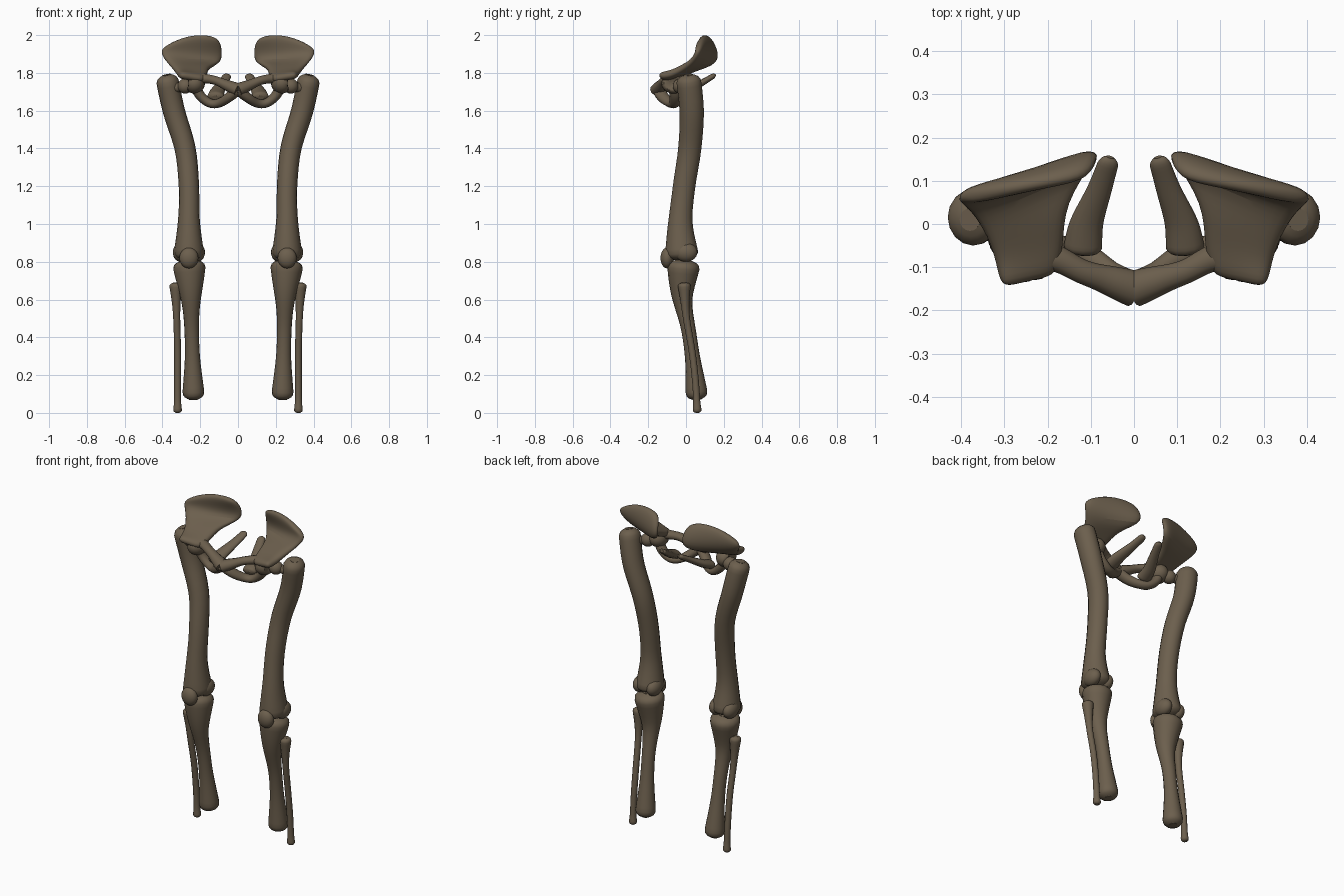
import bpy, bmesh, math
from mathutils import Vector, Matrix

if "Cube" in bpy.data.objects:
    bpy.data.objects.remove(bpy.data.objects["Cube"], do_unlink=True)

COLOR = (0.15, 0.115, 0.075, 1)
bone_mat = bpy.data.materials.new("brown_bone")
bone_mat.use_nodes = True
bone_mat.diffuse_color = COLOR
bone_mat.node_tree.nodes["Principled BSDF"].inputs["Base Color"].default_value = COLOR

ALONG_X, ALONG_Y, ALONG_Z = (Vector(axis) for axis in Matrix.Identity(3))


def finish(name, bm, thickness=0):
    """Turn a bmesh into a smooth object mirrored to both body sides."""
    bmesh.ops.recalc_face_normals(bm, faces=bm.faces)
    mesh = bpy.data.meshes.new(name)
    bm.to_mesh(mesh)
    bm.free()
    mesh.materials.append(bone_mat)
    ob = bpy.data.objects.new(name, mesh)
    bpy.context.collection.objects.link(ob)
    if thickness:
        solid = ob.modifiers.new("Thickness", 'SOLIDIFY')
        solid.thickness, solid.offset = thickness, 0
        rounding = ob.modifiers.new("Rounding", 'SUBSURF')
        rounding.levels = rounding.render_levels = 2
    ob.modifiers.new("Both sides", 'MIRROR').use_axis[0] = True
    bpy.ops.object.select_all(action='DESELECT')
    ob.select_set(True)
    bpy.context.view_layer.objects.active = ob
    bpy.ops.object.shade_smooth_by_angle(angle=math.radians(50))


def curve_point(points, t):
    """Point on a smooth curve through the waypoints, t from 0 to 1."""
    last = len(points) - 1
    i = min(int(t * last), last - 1)
    f = t * last - i
    a, b, c, d = (Vector(points[min(max(k, 0), last)]) for k in range(i - 1, i + 3))
    return b + (c - a) * f / 2 + (a - b * 2.5 + c * 2 - d / 2) * f**2 \
        + ((b - c) * 3 + d - a) * f**3 / 2


def bell(distance, spread):
    return math.exp(-(distance / spread) ** 2)


def bone(name, points, radii, flare=(.3, .3), depth=1, ref=ALONG_X, cap=.03,
         sides=16, steps=28):
    """Tube with a narrow waist, flared ends and rounded caps.

    radii: start, waist, end along ref; depth scales the other direction."""
    start, waist, end = radii
    length = (Vector(points[-1]) - Vector(points[0])).length
    bm = bmesh.new()
    rings = []
    for i in range(steps + 1):
        t = (1 - math.cos(math.pi * i / steps)) / 2
        center = curve_point(points, t)
        tangent = curve_point(points, min(t + .02, 1)) - curve_point(points, max(t - .02, 0))
        tangent.normalize()
        u = (ref - tangent * tangent.dot(ref)).normalized()
        v = tangent.cross(u) * depth
        r = waist + (start - waist) * bell(t, flare[0]) + (end - waist) * bell(1 - t, flare[1])
        if cap:
            inside = min(min(t, 1 - t) * length / cap, 1)
            r *= max(math.sqrt(1 - (1 - inside) ** 2), .4)
        angles = [math.tau * k / sides for k in range(sides)]
        rings.append([bm.verts.new(center + (u * math.cos(a) + v * math.sin(a)) * r)
                      for a in angles])
    for lower, upper in zip(rings, rings[1:]):
        for k in range(sides):
            bm.faces.new((lower[k - 1], lower[k], upper[k], upper[k - 1]))
    bm.faces.new(rings[0])
    bm.faces.new(rings[-1])
    finish(name, bm)


def ball(name, center, radii, hollow_from=1):
    """Ellipsoid; its outer side beyond hollow_from is folded into a cup."""
    bm = bmesh.new()
    bmesh.ops.create_uvsphere(bm, u_segments=20, v_segments=14, radius=1)
    for v in bm.verts:
        if v.co.x > hollow_from:
            v.co.x = 2 * hollow_from - v.co.x
    bm.transform(Matrix.Translation(center) @ Matrix.Diagonal((*radii, 1)))
    finish(name, bm)


# Thigh bone with its head, neck and knee knobs
bone("femur", [(.38, .01, 1.79), (.34, .03, 1.6), (.28, .02, 1.4), (.26, -.01, 1.2),
               (.26, -.03, 1), (.26, -.02, .81)],
     (.06, .053, .083), flare=(.4, .16), depth=1.1, cap=.06)
bone("femur_neck", [(.37, .01, 1.7), (.33, -.01, 1.72), (.28, -.03, 1.73)],
     (.05, .025, .025), ref=ALONG_Z)
ball("femur_head", (.28, -.03, 1.73), (.04, .04, .04))
for side, x in (("inner", .215), ("outer", .305)):
    ball(side + "_condyle", (x, 0, .85), (.04, .06, .05))

# Knee cap
ball("kneecap", (.26, -.1, .82), (.05, .035, .055))

# Shin bones
bone("tibia", [(.26, -.01, .81), (.25, -.02, .62), (.245, .015, .43), (.24, .04, .25),
               (.235, .06, .07)],
     (.09, .037, .06), flare=(.25, .22), cap=.06)
bone("fibula", [(.33, -.01, .69), (.325, 0, .52), (.32, .03, .34), (.32, .05, .17),
                (.32, .06, 0)],
     (.035, .018, .025), flare=(.15, .07), sides=12)

# Flaring hip blade: inner and outer edge points from the crest to the front lip
edges = [
    ((.1, .11, 1.99), (.39, .06, 1.94)),
    ((.08, .16, 1.93), (.42, .06, 1.91)),
    ((.08, .17, 1.85), (.38, .03, 1.86)),
    ((.16, .05, 1.83), (.34, -.03, 1.82)),
    ((.16, -.05, 1.78), (.32, -.09, 1.79)),
    ((.18, -.12, 1.76), (.31, -.15, 1.79)),
]
bm = bmesh.new()
COLUMNS = 4
grid = []
for row, (inner, outer) in enumerate(edges):
    lift = .04 if row == 0 else 0
    grid.append([])
    for c in range(COLUMNS):
        t = c / (COLUMNS - 1)
        arch = ALONG_Z * lift * math.sin(math.pi * t)
        grid[row].append(bm.verts.new(Vector(inner).lerp(Vector(outer), t) + arch))
for upper, lower in zip(grid, grid[1:]):
    for k in range(COLUMNS - 1):
        bm.faces.new((upper[k], upper[k + 1], lower[k + 1], lower[k]))
finish("hip_blade", bm, thickness=.045)

# Hip body with a hollow socket facing outward
ball("hip_socket", (.23, -.065, 1.745), (.055, .065, .055), hollow_from=.7)

# Front bridge and the lower arch around the opening
bone("pubic_bridge", [(0, -.15, 1.71), (.06, -.13, 1.735), (.12, -.11, 1.76), (.18, -.08, 1.77),
                      (.24, -.07, 1.77)],
     (.035, .022, .03), depth=1.2, ref=ALONG_Z, cap=0, sides=12)
bone("lower_arch", [(0, -.145, 1.71), (.05, -.12, 1.67), (.1, -.08, 1.64), (.15, -.06, 1.64),
                    (.2, -.055, 1.68), (.23, -.06, 1.74)],
     (.035, .028, .035), depth=.8, ref=ALONG_Y, cap=0, sides=12)

# Rear prong
bone("rear_prong", [(.12, -.07, 1.67), (.11, 0, 1.7), (.08, .08, 1.745), (.055, .155, 1.79)],
     (.045, .022, .022), flare=(.6, .3), depth=.6, sides=12)
